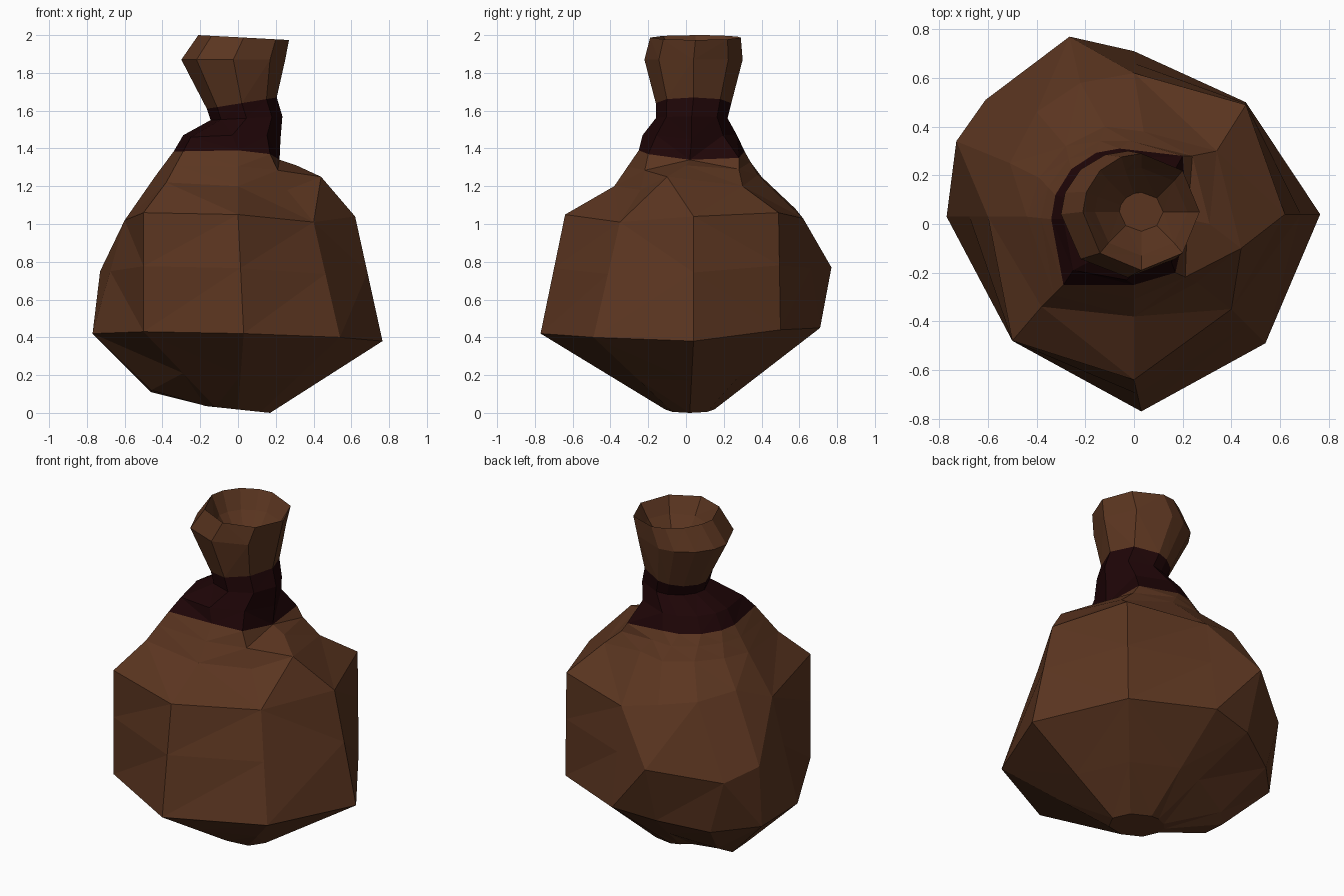
import bpy, bmesh, math
from mathutils import Vector

if "Cube" in bpy.data.objects:
    bpy.data.objects.remove(bpy.data.objects["Cube"])

# Column directions (degrees): front, front right, right ... round to front left
ANG = [-90, -45, 0, 45, 90, 110, 135, 160, 180, 225]


def material(name, col):
    m = bpy.data.materials.new(name)
    m.diffuse_color = (*col, 1)
    m.use_nodes = True
    m.node_tree.nodes["Principled BSDF"].inputs["Base Color"].default_value = m.diffuse_color
    return m


def pull(ring, moved):
    """Move some corners of a ring to new places."""
    for i, p in moved.items():
        ring[i] = Vector(p)
    return ring


def oval(cx, cy, rx, ry, z, tilt=0.0, moved={}):
    """Oval ring; tilt raises it towards +x."""
    return pull([Vector((cx + rx * math.cos(math.radians(a)),
                         cy + ry * math.sin(math.radians(a)),
                         z + tilt * math.cos(math.radians(a)))) for a in ANG], moved)


def between(a, b, t, moved):
    """Ring between two others, with some corners moved."""
    return pull([p.lerp(q, t) for p, q in zip(a, b)], moved)


def points(*pts):
    return [Vector(p) for p in pts]


# Hand-shaped rings of the sagging belly and shoulder
low = points((.03, -.77, .42), (.54, -.49, .40), (.765, .04, .38), (.46, .50, .44),
             (0, .71, .45), (-.26, .66, .42), (-.52, .51, .36), (-.72, .30, .37),
             (-.77, .03, .42), (-.50, -.48, .43))
high = points((0, -.64, 1.05), (.40, -.35, 1.01), (.62, .04, 1.04), (.46, .49, 1.06),
              (0, .62, 1.03), (-.22, .58, 1.08), (-.40, .46, 1.10), (-.51, .25, 1.12),
              (-.60, .03, 1.02), (-.50, -.48, 1.06))
shoulder = points((0, -.38, 1.20), (.26, -.24, 1.18), (.44, -.10, 1.25), (.34, .30, 1.20),
                  (.04, .38, 1.26), (-.12, .40, 1.25), (-.28, .32, 1.26), (-.39, .19, 1.26),
                  (-.44, .03, 1.25), (-.38, -.34, 1.22))
base = oval(0, .02, .17, .13, .018, -.018)
under = between(base, low, .45, {6: (-.40, .27, .14), 7: (-.46, .21, .11), 8: (-.46, .06, .12)})
mid = between(low, high, .55, {5: (-.265, .77, .77), 6: (-.61, .51, .68), 7: (-.73, .34, .75)})

# Tie: wide at the front left, tucked in on the right
tie_low = oval(-.06, .02, .28, .29, 1.385, 0,
               {0: (0, -.25, 1.39), 1: (.17, -.20, 1.37), 2: (.22, .02, 1.34),
                3: (.20, .28, 1.35), 9: (-.29, -.25, 1.385)})
tuck = between(shoulder, tie_low, .55, {2: (.31, .0, 1.31), 3: (.24, .28, 1.29)})
tie_mid = oval(-.03, .02, .26, .25, 1.47, 0, {2: (.225, .03, 1.45), 9: (-.25, -.19, 1.46)})

rings = [base, under, low, mid, high, shoulder, tuck, tie_low, tie_mid,
         oval(.045, .03, .19, .19, 1.56, .01),       # pinched neck
         oval(.02, .04, .185, .20, 1.64, .03),       # tie, upper edge
         oval(-.025, .04, .275, .26, 1.87),          # ruffled mouth
         oval(.03, .05, .24, .24, 1.987, -.013),
         oval(.03, .05, .19, .18, 1.89),             # inside of mouth
         oval(.03, .05, .09, .08, 1.76)]
TIE = range(7, 10)

# Sack skin: bridge the rings, colouring the tie bands
bm = bmesh.new()
loops = [[bm.verts.new(p) for p in r] for r in rings]
n = len(ANG)
for k in range(len(loops) - 1):
    for i in range(n):
        j = (i + 1) % n
        f = bm.faces.new((loops[k][i], loops[k][j], loops[k + 1][j], loops[k + 1][i]))
        f.material_index = 1 if k in TIE else 0
bm.faces.new(loops[0][::-1])
bm.faces.new(loops[-1])
bmesh.ops.triangulate(bm, faces=bm.faces[:])
bmesh.ops.recalc_face_normals(bm, faces=bm.faces[:])
mesh = bpy.data.meshes.new("sack")
bm.to_mesh(mesh)
bm.free()
mesh.materials.append(material("brown leather", (.105, .036, .0145)))
mesh.materials.append(material("dark tie", (.013, .0015, .002)))
bpy.context.collection.objects.link(bpy.data.objects.new("sack", mesh))
